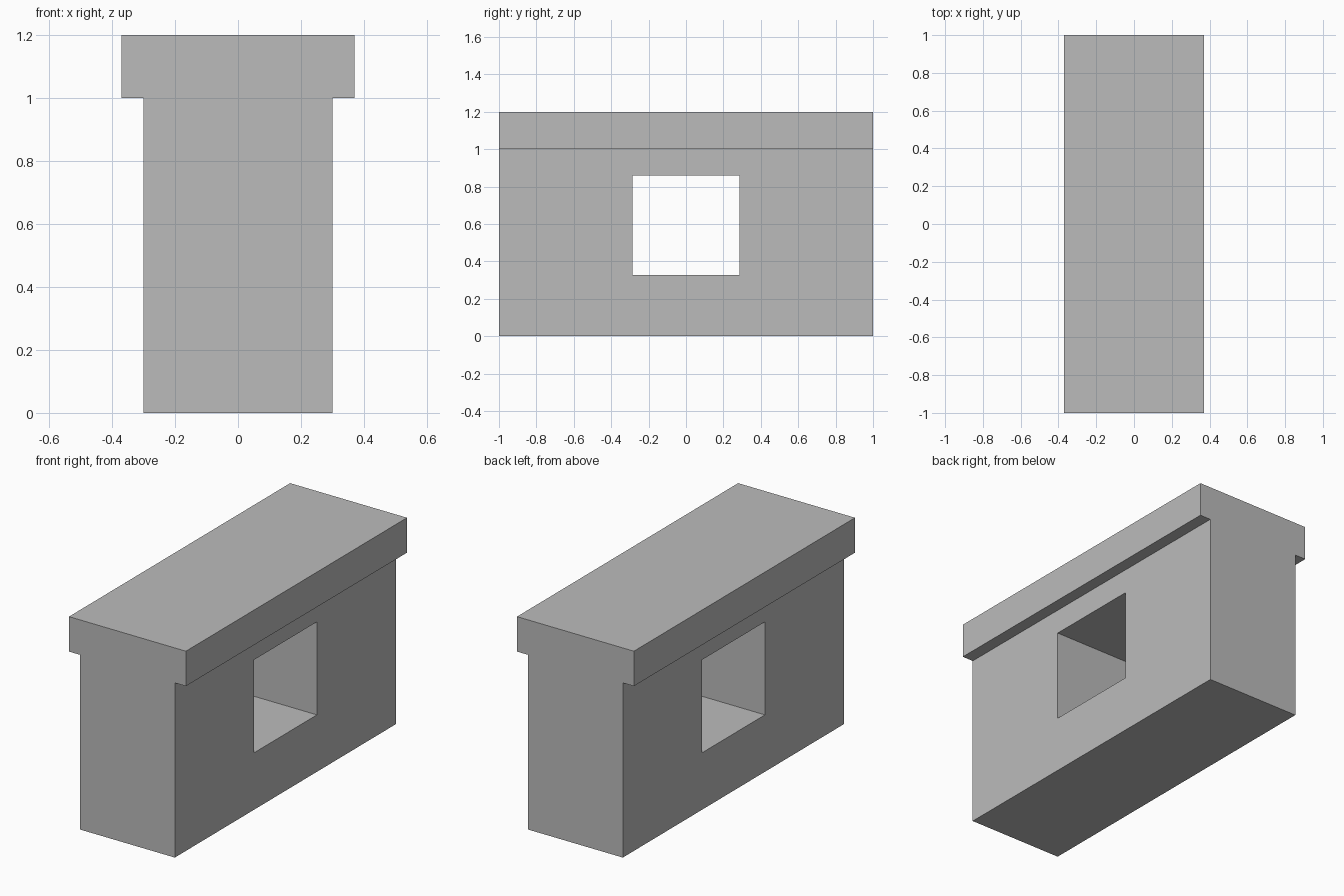
import bpy
import bmesh

if "Cube" in bpy.data.objects:
    bpy.data.objects.remove(bpy.data.objects["Cube"])

HALF_LENGTH = 1.0

grey = bpy.data.materials.new("stone_grey")
grey.diffuse_color = (0.5, 0.5, 0.5, 1.0)
grey.use_nodes = True
grey.node_tree.nodes["Principled BSDF"].inputs["Base Color"].default_value = grey.diffuse_color


def add_object(name, bm):
    mesh = bpy.data.meshes.new(name)
    bm.to_mesh(mesh)
    bm.free()
    obj = bpy.data.objects.new(name, mesh)
    bpy.context.collection.objects.link(obj)
    return obj


def extrude_profile(name, points, direction):
    """Extrude a closed outline along a vector into a solid."""
    bm = bmesh.new()
    face = bm.faces.new([bm.verts.new(p) for p in points])
    side = bmesh.ops.extrude_face_region(bm, geom=[face])["geom"]
    bmesh.ops.translate(bm, vec=direction,
                        verts=[v for v in side if isinstance(v, bmesh.types.BMVert)])
    bmesh.ops.recalc_face_normals(bm, faces=bm.faces)
    return add_object(name, bm)


# Wall with overhanging cap: T-shaped section run along y
right = [(0.30, 0.0), (0.30, 1.0), (0.37, 1.0), (0.37, 1.2)]
outline = right + [(-x, z) for x, z in reversed(right)]
wall = extrude_profile("capped_wall", [(x, -HALF_LENGTH, z) for x, z in outline],
                       (0, 2 * HALF_LENGTH, 0))
wall.data.materials.append(grey)

# Window opening right through the wall
W, BOTTOM, TOP = 0.285, 0.326, 0.858
cutter = extrude_profile("window_cutter",
                         [(-0.6, -W, BOTTOM), (-0.6, W, BOTTOM),
                          (-0.6, W, TOP), (-0.6, -W, TOP)], (1.2, 0, 0))
cutter.data.materials.append(grey)
cutter.hide_render = True
cutter.hide_viewport = False
cutter.display_type = 'WIRE'

cut = wall.modifiers.new("window_opening", 'BOOLEAN')
cut.operation = 'DIFFERENCE'
cut.solver = 'EXACT'
cut.object = cutter
